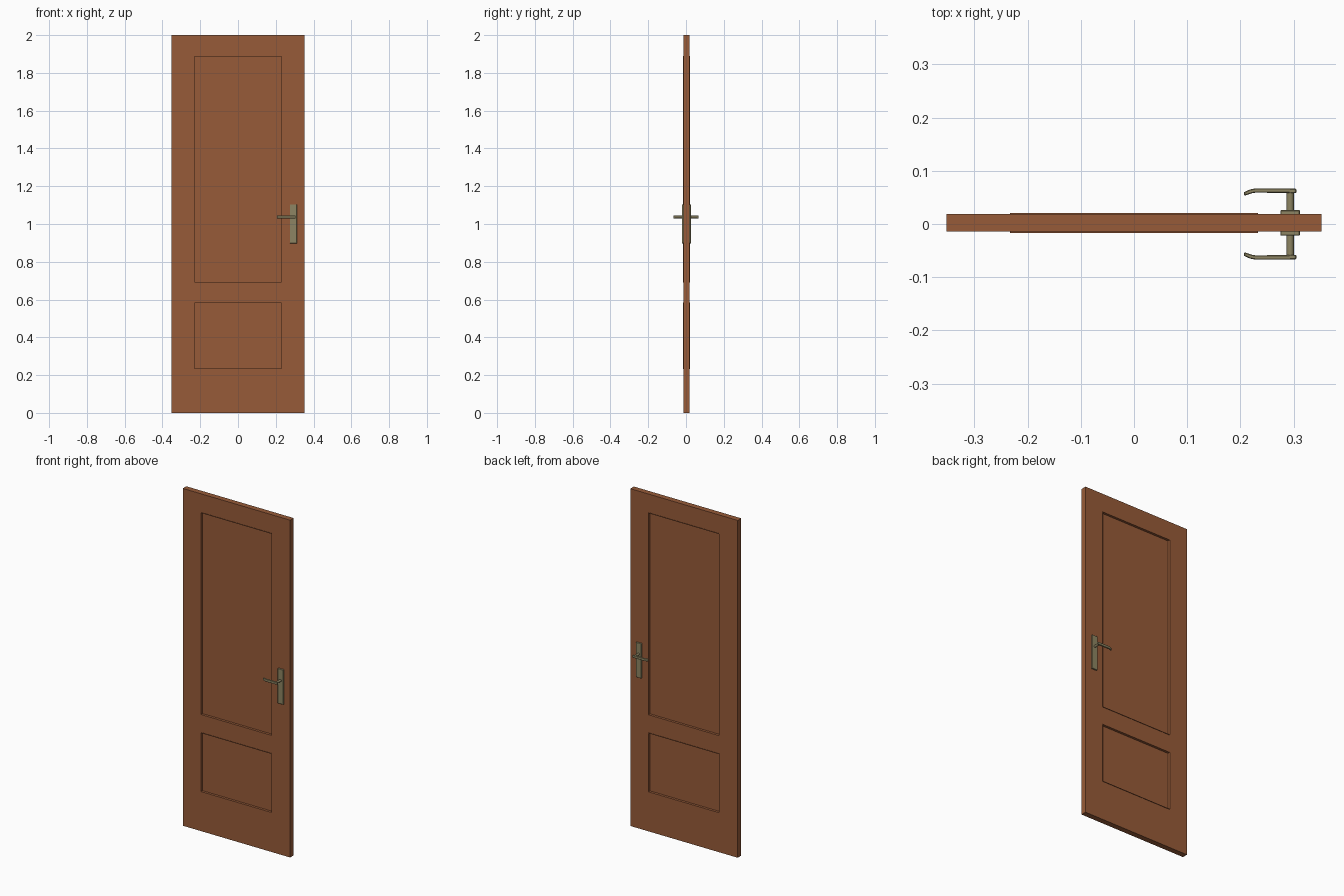
import bpy, bmesh, math
from mathutils import Matrix, Vector

if "Cube" in bpy.data.objects:
    bpy.data.objects.remove(bpy.data.objects["Cube"])

YC = 0.002       # centre of the slab thickness
HALF = 0.0165    # half thickness of the slab


def material(name, rgb):
    m = bpy.data.materials.new(name)
    m.diffuse_color = (*rgb, 1)
    m.use_nodes = True
    m.node_tree.nodes["Principled BSDF"].inputs["Base Color"].default_value = m.diffuse_color
    return m


wood = material("brown wood", (0.31, 0.105, 0.040))
brass = material("dull brass", (0.27, 0.235, 0.125))


def finish(bm, name, mat):
    me = bpy.data.meshes.new(name)
    bm.to_mesh(me)
    bm.free()
    me.materials.append(mat)
    ob = bpy.data.objects.new(name, me)
    bpy.context.collection.objects.link(ob)
    return ob


def box_bm(x0, x1, y0, y1, z0, z1):
    bm = bmesh.new()
    size = Matrix.Diagonal((x1 - x0, y1 - y0, z1 - z0, 1))
    mid = Matrix.Translation(((x0 + x1) / 2, (y0 + y1) / 2, (z0 + z1) / 2))
    bmesh.ops.create_cube(bm, size=1, matrix=mid @ size)
    return bm


# door leaf: slab cut into cells, panel cells get a fine raised lip and a recess
PX = 0.2335
PANELS = [(0.233, 0.585), (0.69, 1.89)]
bm = box_bm(-0.352, 0.352, YC - HALF, YC + HALF, 0, 2)
cuts = [((x, 0, 0), (1, 0, 0)) for x in (-PX, PX)]
cuts += [((0, 0, z), (0, 0, 1)) for p in PANELS for z in p]
for co, no in cuts:
    bmesh.ops.bisect_plane(bm, geom=bm.verts[:] + bm.edges[:] + bm.faces[:],
                           plane_co=co, plane_no=no)
bm.normal_update()
cells = []
for f in bm.faces:
    c = f.calc_center_median()
    if abs(f.normal.y) > 0.9 and abs(c.x) < PX and any(a < c.z < b for a, b in PANELS):
        cells.append(f)
bmesh.ops.inset_individual(bm, faces=cells, thickness=0.0003, depth=0.002)
bmesh.ops.inset_individual(bm, faces=cells, thickness=0.003, depth=0)
bmesh.ops.inset_individual(bm, faces=cells, thickness=0.0003, depth=-0.014)
finish(bm, "door_leaf", wood)

# handle set on both faces
HX, HZ = 0.2935, 1.037
# lever outline seen from above: x, distance from y = 0
LEVER = [(0.305, 0.058), (0.305, 0.0665), (0.285, 0.067), (0.228, 0.067),
         (0.218, 0.065), (0.207, 0.060), (0.207, 0.053), (0.222, 0.058), (0.230, 0.059)]
for side, s in (("front", -1), ("back", 1)):
    face = YC + s * HALF
    # backplate
    y0, y1 = sorted((face - s * 0.002, face + s * 0.0075))
    bm = box_bm(0.275, 0.312, y0, y1, 0.897, 1.104)
    bmesh.ops.bevel(bm, geom=bm.edges[:], offset=0.0015, segments=1, affect='EDGES')
    finish(bm, side + "_backplate", brass)

    # spindle
    a, b = face, s * 0.062
    bm = bmesh.new()
    place = Matrix.Translation((HX, (a + b) / 2, HZ)) @ Matrix.Rotation(math.pi / 2, 4, 'X')
    bmesh.ops.create_cone(bm, cap_ends=True, segments=16, radius1=0.0068,
                          radius2=0.0068, depth=abs(b - a), matrix=place)
    ob = finish(bm, side + "_spindle", brass)
    bpy.context.view_layer.objects.active = ob
    ob.select_set(True)
    bpy.ops.object.shade_smooth_by_angle()
    ob.select_set(False)

    # lever with its tip bent towards the door
    bm = bmesh.new()
    f = bm.faces.new([bm.verts.new((x, s * d, HZ - 0.0075)) for x, d in LEVER])
    up = bmesh.ops.extrude_face_region(bm, geom=[f])
    bmesh.ops.translate(bm, vec=Vector((0, 0, 0.015)),
                        verts=[v for v in up["geom"] if isinstance(v, bmesh.types.BMVert)])
    bmesh.ops.recalc_face_normals(bm, faces=bm.faces[:])
    bmesh.ops.bevel(bm, geom=[e for e in bm.edges if e.calc_face_angle(0) > 1.2],
                    offset=0.0015, segments=1, affect='EDGES')
    finish(bm, side + "_lever", brass)
